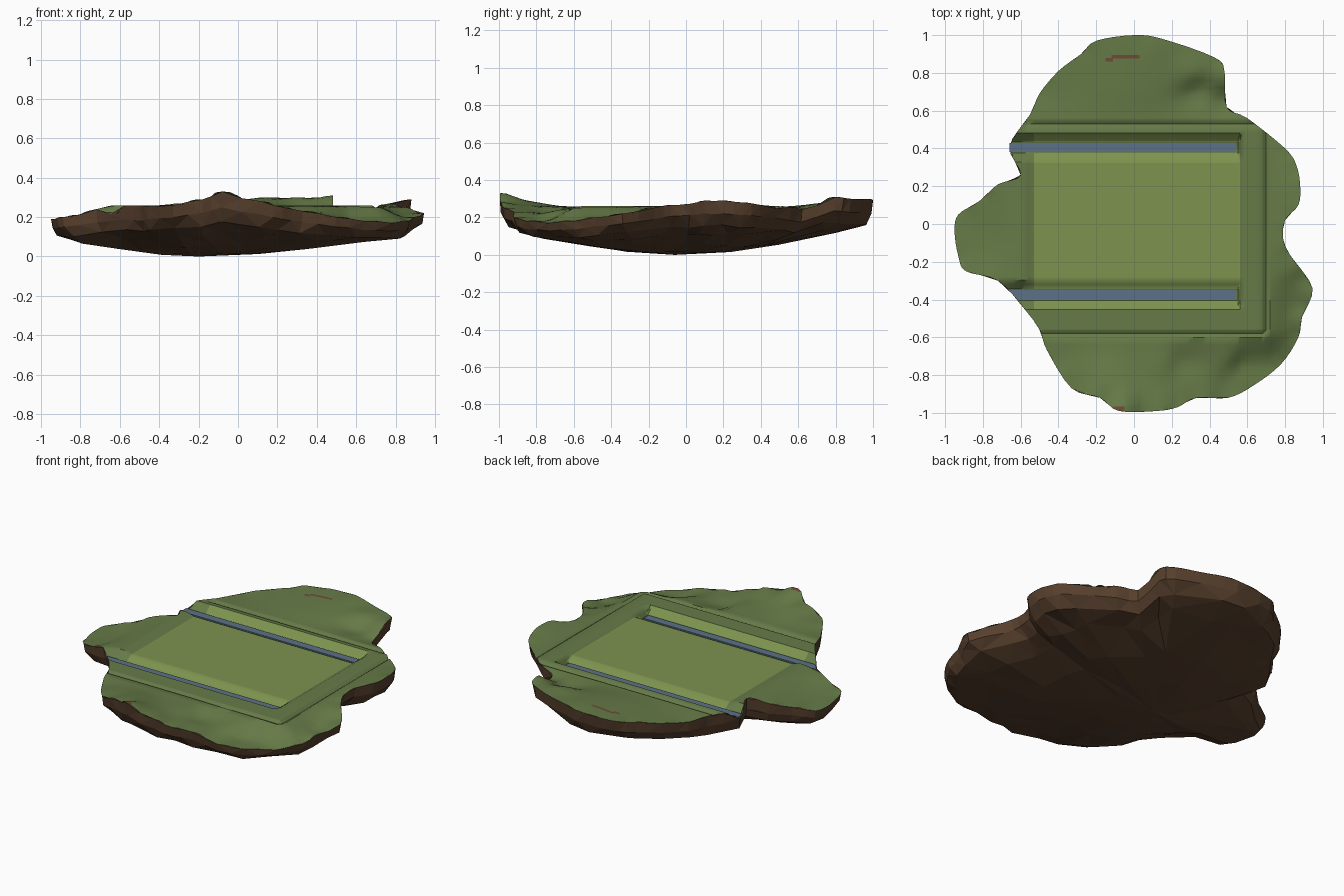
import bpy, bmesh, math, random
from mathutils import Vector

random.seed(4)
cube = bpy.data.objects.get("Cube")
if cube:
    bpy.data.objects.remove(cube, do_unlink=True)


def material(name, red, green, blue):
    """Flat material from display colour values, stored as linear."""
    colour = [(c / 255) ** 2.2 for c in (red, green, blue)] + [1]
    mat = bpy.data.materials.new(name)
    mat.use_nodes = True
    mat.diffuse_color = colour
    mat.node_tree.nodes["Principled BSDF"].inputs["Base Color"].default_value = colour
    return mat


GRASS = material("meadow green", 102, 122, 73)
FIELD = material("field light green", 125, 146, 80)
EARTH = material("bare earth", 112, 76, 60)
ROCK = material("rock brown", 88, 66, 49)
WATER = material("water blue", 92, 112, 134)

# Island shoreline: x, y and rim height in hundredths
SHORE = [(0, 100, 29), (-20, 97, 28), (-28, 90, 27), (-40, 81, 26), (-50, 69, 25),
         (-55, 58, 25), (-66, 41, 26), (-60, 26, 25), (-72, 21, 23), (-82, 12, 21),
         (-93, 5, 19), (-95, -4, 19), (-93, -17, 19), (-89, -25, 20), (-72, -30, 23),
         (-58, -45, 25), (-50, -56, 24), (-46, -67, 25), (-33, -87, 26), (-18, -92, 29),
         (-8, -99, 33), (12, -99, 28), (23, -97, 25), (33, -92, 23), (50, -92, 20),
         (64, -85, 18), (78, -74, 17), (87, -60, 18), (89, -49, 20), (94.5, -34, 22),
         (83, -17, 25), (79, -8, 27), (80, 2, 28), (87, 10, 29), (88, 20, 29),
         (86, 31, 28), (80, 40, 27), (60, 56, 24), (49, 62, 23), (48, 80, 31),
         (43, 88, 30), (15, 98, 30)]
# Inland rises and hollows, in the same form
HILLS = [(12, -74, 26), (28, -72, 22), (46, -70, 23), (60, -76, 18), (74, -65, 17),
         (83, -46, 19), (30, 82, 30), (34, 68, 24)]
SHORE = [Vector(p) / 100 for p in SHORE]
HILLS = [Vector(p) / 100 for p in HILLS]
CHANNELS = (0.405, -0.375)      # y of the two water channels
FLOOR, BANK = 0.03, 0.078       # channel half widths at floor and bank top
LEFT, RIGHT = -0.53, 0.56       # field ends
SOUTH, NORTH = CHANNELS[1] - BANK, CHANNELS[0] + BANK
# Bare patches: x and y limits
PATCHES = [(-0.12, 0.03, 0.877, 0.895), (-0.15, -0.11, 0.86, 0.88),
           (-0.11, -0.05, -1, -0.965)]


def smooth_loop(points, steps):
    """Closed curve passing through the points."""
    result = []
    for i in range(len(points)):
        a, b, c, d = (points[(i + k) % len(points)] for k in (-1, 0, 1, 2))
        for s in range(steps):
            t = s / steps
            result.append(b + (c - a) * t / 2 + (a - b * 2.5 + c * 2 - d / 2) * t * t
                          + (b * 1.5 - c * 1.5 + (d - a) / 2) * t ** 3)
    return result


def ramp(value, low, high):
    return min(max((value - low) / (high - low), 0), 1)


def rim_height(x, y):
    """Rim and hill heights spread by inverse distance."""
    total = weights = 0
    for p in SHORE + HILLS:
        w = 1 / (math.hypot(x - p.x, y - p.y) + 0.01) ** 3
        total += w * p.z
        weights += w
    return total / weights


def height(x, y):
    """Ground level: plateau, sunken field, channels and rolling edge."""
    d = math.hypot(max(-0.6 - x, x - 0.68, 0), max(-0.56 - y, y - 0.51, 0))
    t = ramp(d, 0, 0.2)
    t = t * t * (3 - 2 * t)
    z = 0.26 * (1 - t) + rim_height(x, y) * t
    if x > -0.56:
        z -= 0.014 * max(0, 1 - abs(d - 0.02) / 0.02)
    z -= 0.015 * min(ramp(x, LEFT - 0.05, LEFT), ramp(-x, -RIGHT - 0.03, -RIGHT),
                     ramp(y, SOUTH, SOUTH + BANK), ramp(-y, -NORTH, BANK - NORTH))
    for c in CHANNELS:
        k = min(ramp(-abs(y - c), -BANK, -FLOOR), ramp(-x, -RIGHT - 0.01, -RIGHT + 0.01))
        z += (0.216 - z) * k
    return z


def finish(name, bm, mats):
    mesh = bpy.data.meshes.new(name)
    bm.to_mesh(mesh)
    bm.free()
    for mat in mats:
        mesh.materials.append(mat)
    obj = bpy.data.objects.new(name, mesh)
    bpy.context.collection.objects.link(obj)
    return obj


# Grass top: outline face cut along grid and feature lines, then raised
bm = bmesh.new()
bm.faces.new([bm.verts.new((p.x, p.y, 0)) for p in smooth_loop(SHORE, 4)])
grid = [i * 0.04 + 0.001 for i in range(-24, 25)]
x_cuts = grid + [LEFT - 0.05, LEFT, RIGHT - 0.01, RIGHT, RIGHT + 0.01, RIGHT + 0.03,
                 0.68, 0.7, 0.72]
y_cuts = grid + [0.51, 0.53, 0.55, -0.56, -0.58, -0.6]
y_cuts += [c + side * w for c in CHANNELS for side in (-1, 1) for w in (FLOOR, BANK)]
for left, right, low, high in PATCHES:
    x_cuts += [left, right]
    y_cuts += [low, high]
for axis, cuts in ((0, x_cuts), (1, y_cuts)):
    for cut in cuts:
        normal = Vector((0, 0, 0))
        normal[axis] = 1
        bmesh.ops.bisect_plane(bm, geom=bm.verts[:] + bm.edges[:] + bm.faces[:],
                               dist=1e-5, plane_co=normal * cut, plane_no=normal)
bmesh.ops.triangulate(bm, faces=bm.faces[:])
for f in bm.faces:
    x, y, _ = f.calc_center_median()
    in_channel = any(abs(y - c) < FLOOR for c in CHANNELS)
    if LEFT < x < RIGHT and SOUTH < y < NORTH and not in_channel:
        f.material_index = 1
    elif any(a < x < b and c < y < d for a, b, c, d in PATCHES):
        f.material_index = 2
for v in bm.verts:
    v.co.z = height(v.co.x, v.co.y)
bmesh.ops.recalc_face_normals(bm, faces=bm.faces[:])
if sum(f.normal.z for f in bm.faces) < 0:
    bmesh.ops.reverse_faces(bm, faces=bm.faces[:])
ground = finish("grass_ground", bm, (GRASS, FIELD, EARTH))
bpy.ops.object.select_all(action="DESELECT")
bpy.context.view_layer.objects.active = ground
ground.select_set(True)
bpy.ops.object.shade_smooth_by_angle(angle=math.radians(40))

# Rocky underside: shrinking, ever coarser rings down to a low point
bm = bmesh.new()
centre = Vector((-0.2, -0.06, 0))
outline = smooth_loop(SHORE, 2)
rings = []
for scale, level, stride in ((1, 1, 1), (0.99, 0.76, 1), (0.94, 0.54, 2),
                             (0.8, 0.4, 2), (0.55, 0.2, 4), (0.27, 0.06, 4)):
    ring = []
    for p in outline[::stride]:
        s, z = scale, height(p.x, p.y)
        if scale < 1:
            rough = min(1, (1 - scale) * 8) * scale
            s += random.uniform(-0.06, 0.06) * rough
            z = min(rim_height(p.x, p.y) * level + random.uniform(-0.016, 0.016) * rough,
                    z - 0.01)
        spot = centre + (Vector((p.x, p.y, 0)) - centre) * s
        ring.append(bm.verts.new((spot.x, spot.y, max(z, 0.004))))
    rings.append(ring)
for upper, lower in zip(rings, rings[1:]):
    step = len(upper) // len(lower)
    for i in range(len(lower)):
        top = [upper[(i * step + k) % len(upper)] for k in range(step + 1)]
        bm.faces.new(top + [lower[(i + 1) % len(lower)], lower[i]])
tip = bm.verts.new(centre)
inner = rings[-1]
for i, v in enumerate(inner):
    bm.faces.new((v, inner[(i + 1) % len(inner)], tip))
bmesh.ops.triangulate(bm, faces=bm.faces[:])
bmesh.ops.recalc_face_normals(bm, faces=bm.faces[:])
if sum(f.normal.z for f in bm.faces) > 0:
    bmesh.ops.reverse_faces(bm, faces=bm.faces[:])
finish("rock_underside", bm, (ROCK,))

# Water strips lying in the channels, the front one cut along the shore
for name, c, slant in (("back_water", CHANNELS[0], 0), ("front_water", CHANNELS[1], 0.05)):
    bm = bmesh.new()
    bmesh.ops.create_cube(bm, size=1)
    for v in bm.verts:
        shift = slant if v.co.x < 0 and v.co.y < 0 else 0
        v.co = Vector((v.co.x * 1.2 - 0.06 + shift, v.co.y * 0.05 + c,
                       v.co.z * 0.008 + 0.219))
    finish(name, bm, (WATER,))
